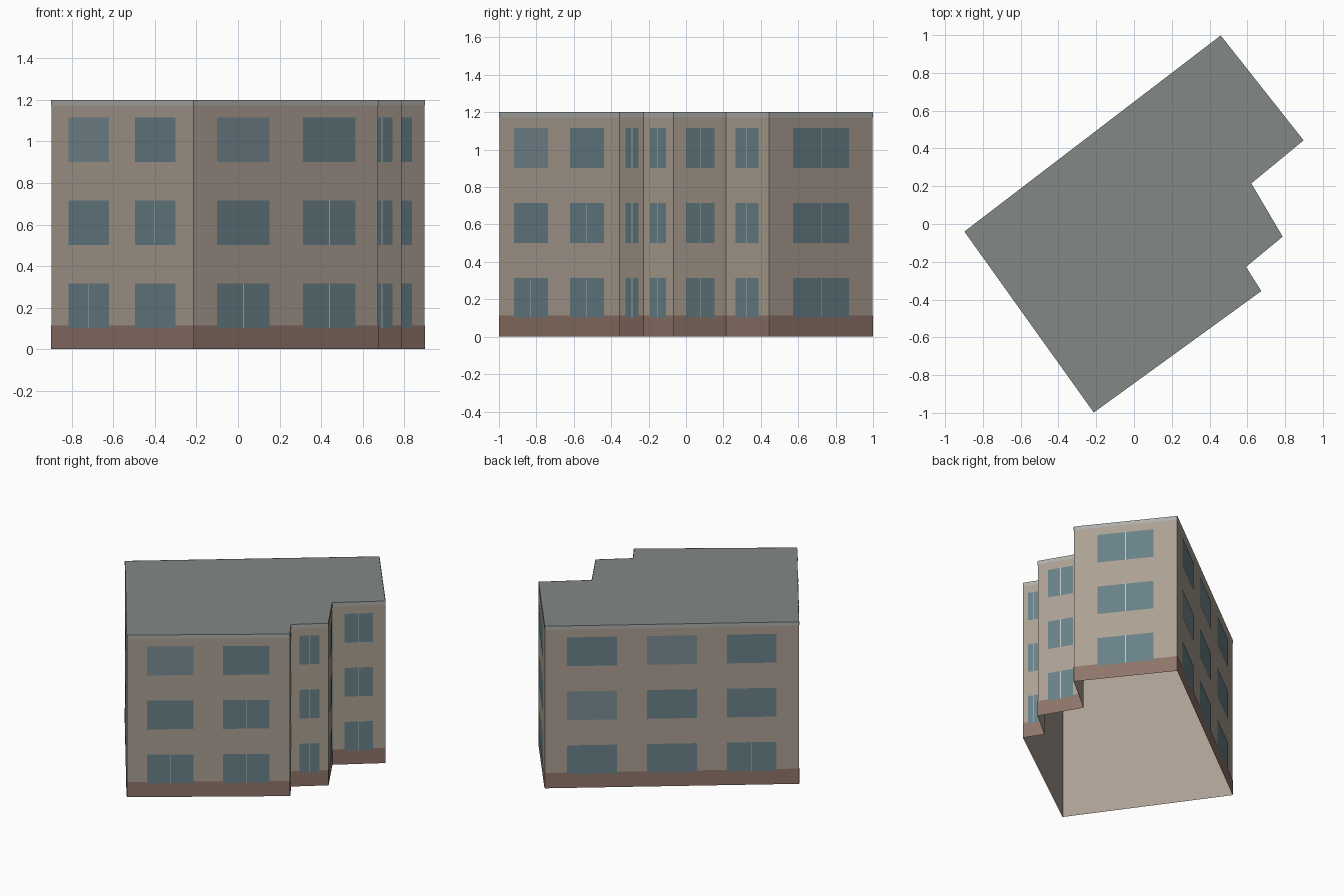
import bpy
from mathutils import Vector

if "Cube" in bpy.data.objects:
    bpy.data.objects.remove(bpy.data.objects["Cube"])

# Footprint, counter-clockwise seen from above
PLAN = [(-0.898, -0.04), (-0.213, -0.998), (0.674, -0.355), (0.593, -0.227),
        (0.787, -0.067), (0.621, 0.215), (0.898, 0.443), (0.459, 0.998)]
PLINTH_TOP, TRIM_BOTTOM, TOP = 0.113, 1.172, 1.2


def material(name, rgb):
    m = bpy.data.materials.new(name)
    m.diffuse_color = (*rgb, 1)
    m.use_nodes = True
    m.node_tree.nodes["Principled BSDF"].inputs["Base Color"].default_value = m.diffuse_color
    return m


WALL = material("wall plaster", (0.41, 0.35, 0.29))
BRICK = material("plinth brick", (0.27, 0.175, 0.14))
ROOF = material("roof grey", (0.225, 0.25, 0.24))
TRIM = material("trim grey", (0.42, 0.43, 0.40))
GLASS = material("window glass", (0.14, 0.22, 0.25))
PALE_GLASS = material("pale window glass", (0.19, 0.26, 0.29))
FRAME = material("window bar", (0.55, 0.55, 0.52))


def build(name, verts, faces, mat):
    me = bpy.data.meshes.new(name)
    me.from_pydata(verts, [], faces)
    me.materials.append(mat)
    ob = bpy.data.objects.new(name, me)
    bpy.context.collection.objects.link(ob)
    return ob


def wall_ends(w):
    return Vector(PLAN[w]), Vector(PLAN[(w + 1) % len(PLAN)])


def panels(name, rects, mat, out):
    """Flat panels on walls; each rect is (wall, t0, t1, z0, z1)."""
    verts, faces = [], []
    for w, t0, t1, z0, z1 in rects:
        a, b = wall_ends(w)
        d = b - a
        nrm = Vector((d.y, -d.x)).normalized() * out
        k = len(verts)
        for t, z in ((t0, z0), (t1, z0), (t1, z1), (t0, z1)):
            p = a + d * t + nrm
            verts.append((p.x, p.y, z))
        faces.append((k, k + 1, k + 2, k + 3))
    build(name, verts, faces, mat)


# Open-bottomed shell of walls and the flat roof
n = len(PLAN)
build("walls", [(x, y, z) for z in (0, TOP) for x, y in PLAN],
      [(i, (i + 1) % n, n + (i + 1) % n, n + i) for i in range(n)], WALL)
build("roof", [(x, y, TOP) for x, y in PLAN], [tuple(range(n))], ROOF)

# Plinth and roof trim, thin facings on every wall
panels("plinth", [(w, 0, 1, 0, PLINTH_TOP) for w in range(n)], BRICK, 0.002)
panels("roof_trim", [(w, 0, 1, TRIM_BOTTOM, TOP) for w in range(n)], TRIM, 0.002)

# Windows: centres and width as fractions of the wall length
LAYOUT = {1: ((0.5,), 0.54), 2: ((0.267, 0.733), 0.285), 3: ((0.186, 0.5, 0.814), 0.196)}
COUNT = [2, 2, 1, 1, 1, 1, 1, 3]
# (wall, floor, window) of divided and of pale windows on the long walls
DIVIDED = {(0, 0, 0), (0, 1, 1), (1, 0, 0), (1, 0, 1), (1, 1, 1), (7, 0, 2)}
PALE = {(0, 2, 0), (1, 2, 0), (7, 2, 1), (7, 1, 0)}
glass, pale, bars = [], [], []
for w, count in enumerate(COUNT):
    centres, width = LAYOUT[count]
    a, b = wall_ends(w)
    half_bar = 0.0024 / (b - a).length
    for level in range(3):
        z0 = 0.102 + 0.4 * level
        z1 = z0 + 0.213
        for i, c in enumerate(centres):
            target = pale if (w, level, i) in PALE else glass
            target.append((w, c - width / 2, c + width / 2, z0, z1))
            if count == 1 or (w, level, i) in DIVIDED:
                bars.append((w, c - half_bar, c + half_bar, z0, z1))
panels("windows", glass, GLASS, 0.003)
panels("pale_windows", pale, PALE_GLASS, 0.003)
panels("window_bars", bars, FRAME, 0.005)
